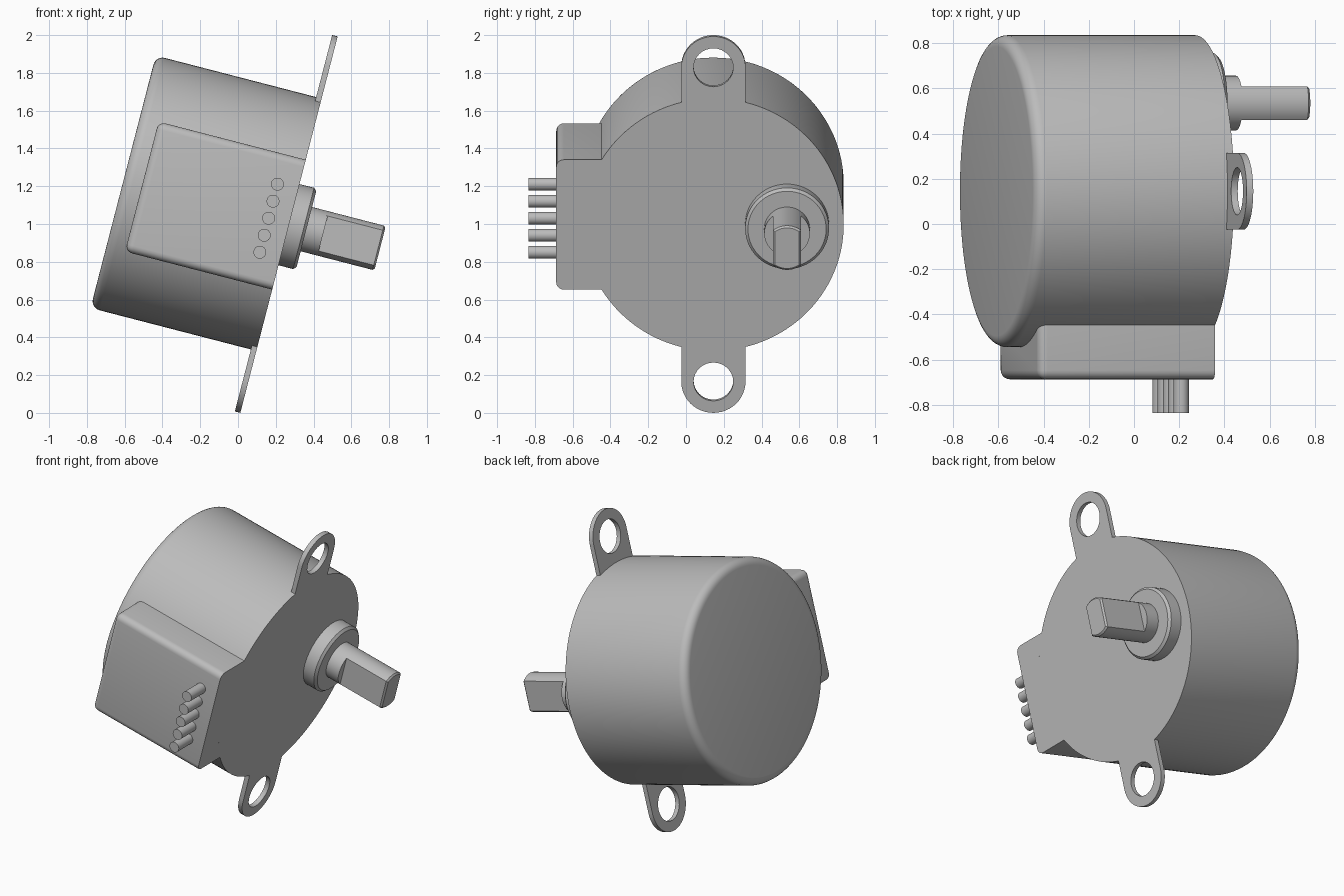
import bpy, bmesh
from math import pi, sin, cos, asin, sqrt, radians
from mathutils import Matrix

cube = bpy.data.objects.get("Cube")
if cube:
    bpy.data.objects.remove(cube, do_unlink=True)

# Motor frame: local x runs along the shaft, origin is the centre of the face plate
FRAME = Matrix.Translation((0.27, 0.145, 0.9965)) @ Matrix.Rotation(radians(14.5), 4, 'Y')
R = 0.69          # can radius
SHAFT_Y = 0.39    # shaft offset from the can axis

grey = bpy.data.materials.new("metal_grey")
grey.use_nodes = True
colour = (0.5, 0.5, 0.5, 1)
grey.diffuse_color = colour
grey.node_tree.nodes["Principled BSDF"].inputs["Base Color"].default_value = colour


def finish(name, bm):
    bmesh.ops.recalc_face_normals(bm, faces=bm.faces)
    mesh = bpy.data.meshes.new(name)
    bm.to_mesh(mesh)
    bm.free()
    mesh.materials.append(grey)
    obj = bpy.data.objects.new(name, mesh)
    bpy.context.collection.objects.link(obj)
    obj.matrix_world = FRAME
    bpy.ops.object.select_all(action='DESELECT')
    obj.select_set(True)
    bpy.context.view_layer.objects.active = obj
    bpy.ops.object.shade_smooth_by_angle(angle=radians(35))
    return obj


def arc(cy, cz, r, a0, a1, n):
    """Points (y, z) along an arc, both ends included."""
    return [(cy + r * cos(a0 + (a1 - a0) * i / n), cz + r * sin(a0 + (a1 - a0) * i / n))
            for i in range(n + 1)]


def lathe(name, profile, cy, steps):
    """Spin (x, radius) points about the shaft direction; close both ends."""
    bm = bmesh.new()
    rings = [[bm.verts.new((x, cy + r * cos(2 * pi * i / steps), r * sin(2 * pi * i / steps)))
              for i in range(steps)] for x, r in profile]
    for a, b in zip(rings, rings[1:]):
        for i in range(steps):
            j = (i + 1) % steps
            bm.faces.new((a[i], a[j], b[j], b[i]))
    bm.faces.new(rings[0])
    bm.faces.new(rings[-1])
    return finish(name, bm)


def prism(loops, x0, x1):
    """Extrude an outline, with any holes, from x0 to x1."""
    bm = bmesh.new()
    for pts in loops:
        vs = [bm.verts.new((x0, y, z)) for y, z in pts]
        if len(loops) == 1:
            bm.faces.new(vs)
        else:
            for a, b in zip(vs, vs[1:] + vs[:1]):
                bm.edges.new((a, b))
    if len(loops) > 1:
        bmesh.ops.triangle_fill(bm, edges=bm.edges[:], use_beauty=True)
    ext = bmesh.ops.extrude_face_region(bm, geom=bm.faces[:])
    moved = [v for v in ext["geom"] if isinstance(v, bmesh.types.BMVert)]
    bmesh.ops.translate(bm, verts=moved, vec=(x1 - x0, 0, 0))
    return bm


# Round can with a rounded back rim
DEPTH, FILLET = 0.907, 0.05
rim = [(-DEPTH + FILLET - FILLET * cos(t * pi / 12), R - FILLET + FILLET * sin(t * pi / 12))
       for t in range(7)]
lathe("motor_can", rim + [(0, R)], 0, 128)

# Mounting ears, top and bottom, each with a screw hole
EAR_R, EAR_Z, HOLE_R = 0.17, 0.859, 0.105
half = asin(EAR_R / R)
for name, s in (("upper_ear", 1), ("lower_ear", -1)):
    outline = arc(0, EAR_Z, EAR_R, 0, pi, 24) + arc(0, 0, R, pi / 2 + half, pi / 2 - half, 10)
    hole = arc(0, EAR_Z, HOLE_R, 0, 2 * pi, 32)[:-1]
    finish(name, prism([[(y, s * z) for y, z in pts] for pts in (outline, hole)], -0.03, 0))

# Wire housing on the side of the can, rounded except at its front face
BOX_Y, BOX_Z, BOX_X = -0.832, 0.355, -0.805
half = asin(BOX_Z / R)
bm = prism([[(BOX_Y, BOX_Z), (BOX_Y, -BOX_Z)] + arc(0, 0, R, pi + half, pi - half, 20)], BOX_X, 0)


def rounded(e):
    a, b = (v.co for v in e.verts)
    outer = max(a.y, b.y) < BOX_Y + 0.01
    flat_side = abs(a.z - b.z) < 1e-4 and abs(abs(a.z) - BOX_Z) < 1e-4
    back = max(a.x, b.x) < BOX_X + 0.01
    along = outer and abs(a.x - b.x) > 0.1
    return along or (back and (outer or flat_side))


bmesh.ops.bevel(bm, geom=[e for e in bm.edges if rounded(e)], offset=0.04,
                segments=5, profile=0.5, affect='EDGES')
finish("wire_housing", bm)

# Five wire stubs
for i in range(5):
    bm = bmesh.new()
    bmesh.ops.create_cone(bm, cap_ends=True, segments=24, radius1=0.034, radius2=0.034, depth=0.18,
                          matrix=Matrix.Translation((-0.113, -0.89, 0.192 - 0.093 * i))
                          @ Matrix.Rotation(pi / 2, 4, 'X'))
    finish(f"wire_{i + 1}", bm)

# Shaft boss with a chamfered lip, and the round root of the shaft
lathe("shaft_boss", [(-0.01, 0.222), (0.08, 0.222), (0.095, 0.207)], SHAFT_Y, 64)
SHAFT_R, FLAT, ROOT = 0.121, 0.074, 0.187
lathe("shaft_root", [(0.08, SHAFT_R), (ROOT, SHAFT_R)], SHAFT_Y, 48)

# Shaft end with two flats and a small end chamfer
half = asin(FLAT / SHAFT_R)
bm = prism([arc(SHAFT_Y, 0, SHAFT_R, pi / 2 - half, pi / 2 + half, 10)
            + arc(SHAFT_Y, 0, SHAFT_R, 1.5 * pi - half, 1.5 * pi + half, 10)], ROOT - 0.01, 0.498)
tip = [e for e in bm.edges if min(v.co.x for v in e.verts) > 0.49]
bmesh.ops.bevel(bm, geom=tip, offset=0.01, segments=1, affect='EDGES')
finish("shaft_flats", bm)
